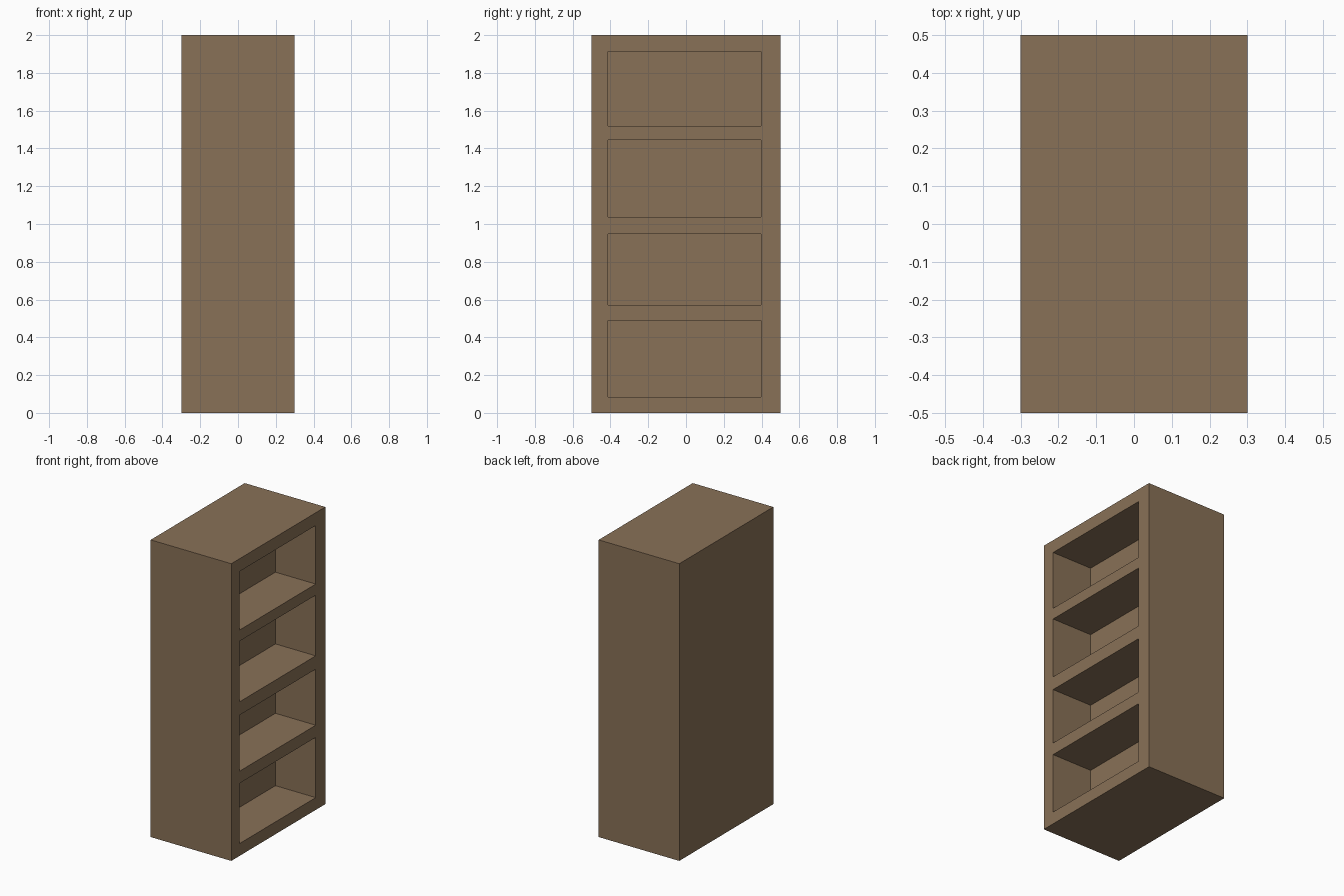
import bpy

if "Cube" in bpy.data.objects:
    bpy.data.objects.remove(bpy.data.objects["Cube"])


def box(name, lo, hi):
    """Axis-aligned box between two corners."""
    mid = [(a + b) / 2 for a, b in zip(lo, hi)]
    bpy.ops.mesh.primitive_cube_add(size=1, location=mid)
    ob = bpy.context.object
    ob.name = name
    ob.scale = [b - a for a, b in zip(lo, hi)]
    bpy.ops.object.transform_apply(location=True, rotation=False, scale=True)
    return ob


# Solid bookcase body
body = box("bookcase", (-0.3, -0.5, 0), (0.3, 0.5, 2))
wood = bpy.data.materials.new("brown_wood")
wood.diffuse_color = (0.25, 0.165, 0.095, 1)
wood.use_nodes = True
wood.node_tree.nodes["Principled BSDF"].inputs["Base Color"].default_value = wood.diffuse_color
body.data.materials.append(wood)

# Four shelf recesses cut into the +x side, halfway through
for i, (z0, z1) in enumerate([(0.083, 0.488), (0.57, 0.947), (1.037, 1.445), (1.52, 1.914)]):
    cutter = box(f"shelf_cutter_{i + 1}", (0, -0.412, z0), (0.4, 0.398, z1))
    cutter.hide_render = True
    cutter.data.materials.append(wood)
    mod = body.modifiers.new(f"shelf_{i + 1}", 'BOOLEAN')
    mod.operation = 'DIFFERENCE'
    mod.solver = 'EXACT'
    mod.object = cutter
    bpy.context.view_layer.objects.active = body
    bpy.ops.object.modifier_apply(modifier=mod.name)
    bpy.data.objects.remove(cutter, do_unlink=True)
